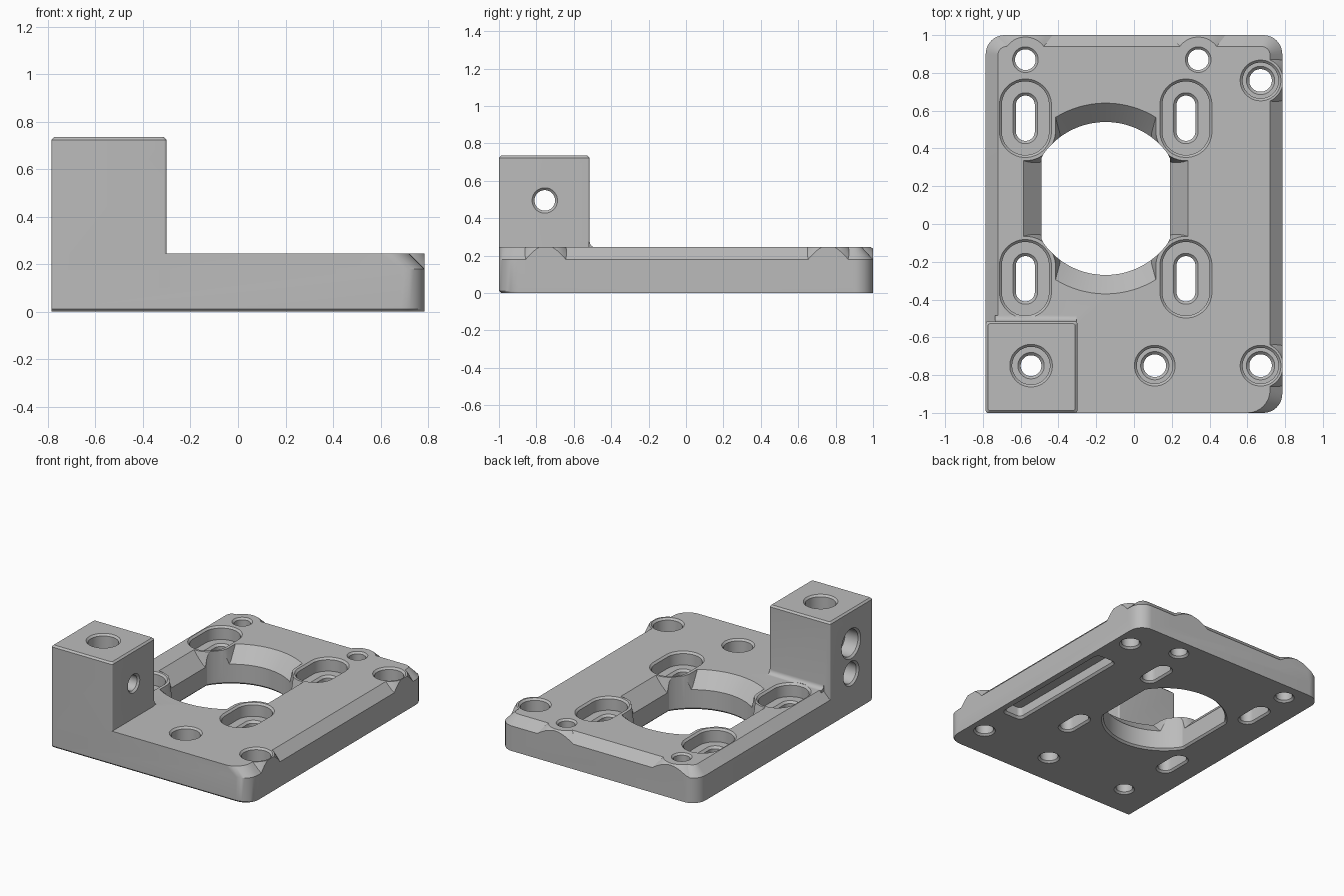
import bpy, bmesh, math

if "Cube" in bpy.data.objects:
    bpy.data.objects.remove(bpy.data.objects["Cube"], do_unlink=True)

grey = bpy.data.materials.new("machined grey")
grey.use_nodes = True
colour = (0.5, 0.5, 0.5, 1)
grey.diffuse_color = colour
grey.node_tree.nodes["Principled BSDF"].inputs["Base Color"].default_value = colour

TOP, FLOOR = 0.245, 0.15


def loft(name, rings):
    """Closed solid through rings that share one point count."""
    bm = bmesh.new()
    loops = [[bm.verts.new(p) for p in ring] for ring in rings]
    n = len(loops[0])
    for a, b in zip(loops, loops[1:]):
        for i in range(n):
            j = (i + 1) % n
            bm.faces.new((a[i], a[j], b[j], b[i]))
    bm.faces.new(loops[0][::-1])
    bm.faces.new(loops[-1])
    bmesh.ops.recalc_face_normals(bm, faces=bm.faces[:])
    mesh = bpy.data.meshes.new(name)
    bm.to_mesh(mesh)
    bm.free()
    obj = bpy.data.objects.new(name, mesh)
    bpy.context.collection.objects.link(obj)
    mesh.materials.append(grey)
    return obj


def combine(target, other, operation):
    mod = target.modifiers.new("join", 'BOOLEAN')
    mod.operation, mod.object, mod.solver = operation, other, 'EXACT'
    bpy.context.view_layer.objects.active = target
    bpy.ops.object.modifier_apply(modifier=mod.name)
    bpy.data.objects.remove(other, do_unlink=True)


def outline(x0, x1, y0, y1, radii, z, steps=8):
    """Rounded rectangle, corners from front left anticlockwise."""
    pts = []
    corners = ((x0, y0, 1, 1), (x1, y0, -1, 1), (x1, y1, -1, -1), (x0, y1, 1, -1))
    for k, ((x, y, sx, sy), r) in enumerate(zip(corners, radii)):
        for i in range(steps + 1):
            a = math.pi * (1 + k / 2) + math.pi / 2 * i / steps
            pts.append((x + sx * r + r * math.cos(a), y + sy * r + r * math.sin(a), z))
    return pts


def stadium(cx, cy, r, half, z, n=40):
    """Circle stretched along y by half on each side."""
    pts = []
    for i in range(n):
        a = 2 * math.pi * (i + 0.5) / n
        pts.append((cx + r * math.cos(a),
                    cy + r * math.sin(a) + math.copysign(half, math.sin(a)), z))
    return pts


def bore(cx, cy, profile, half=0.0, sideways=False):
    """Stack of (radius, height) rings; sideways bores run along x."""
    rings = [stadium(cx, cy, r, half, z) for r, z in profile]
    if sideways:
        rings = [[(c, a, b) for a, b, c in ring] for ring in rings]
    return loft("bore", rings)


def clipped_circle(r, w, z):
    """Round opening with flat left and right sides."""
    pts = []
    for i in range(96):
        a = 2 * math.pi * (i + 0.5) / 96
        pts.append((-0.15 + max(-w, min(w, r * math.cos(a))), 0.135 + r * math.sin(a), z))
    return pts


# Base plate, sloped along the left, right and back top edges
low = (0.012, 0.1, 0.1, 0.1)
plate = loft("base_plate", [
    outline(-0.785, 0.785, -0.988, 1, low, 0),
    outline(-0.785, 0.785, -1, 1, low, 0.012),
    outline(-0.785, 0.785, -1, 1, low, 0.18),
    outline(-0.72, 0.72, -1, 0.94, (0.012, 0.12, 0.045, 0.045), TOP)])

# Conical bosses filling the slope beside the edge holes
edge_holes = [(-0.575, 0.87), (0.34, 0.87)]
side_holes = [(0.67, 0.76), (0.67, -0.75)]
for x, y in edge_holes + side_holes:
    wide = 0.2 if y > 0.8 else 0.16
    boss = bore(x, y, [(wide, 0.1), (wide, 0.175), (0.12, TOP)])
    limit = loft("limit", [outline(-0.785, 0.785, -1, 1, low, z) for z in (0.05, 0.5)])
    combine(boss, limit, 'INTERSECT')
    combine(plate, boss, 'UNION')

# Upright block with softened edges
soft = (0.012,) * 4
block = loft("upright_block", [
    outline(-0.785, -0.3, -1, -0.515, soft, 0.1),
    outline(-0.785, -0.3, -1, -0.515, soft, 0.723),
    outline(-0.773, -0.312, -0.988, -0.527, soft, 0.735)])
combine(plate, block, 'UNION')

# Small fillet behind the block
curve = [(-0.485 - 0.03 * math.sin(t * math.pi / 12),
          TOP + 0.03 - 0.03 * math.cos(t * math.pi / 12)) for t in range(7)]
curve += [(-0.54, TOP + 0.03), (-0.54, TOP - 0.03), (-0.485, TOP - 0.03)]
fillet = loft("fillet", [[(x, y, z) for y, z in curve] for x in (-0.735, -0.305)])
combine(plate, fillet, 'UNION')

# Large central opening: sloped rim interrupted by the slot surrounds
slots = [(x, y) for x in (-0.575, 0.275) for y in (0.56, -0.29)]
rim = loft("rim_cutter", [clipped_circle(0.405, 0.34, FLOOR - 0.005),
                          clipped_circle(0.505, 0.435, TOP),
                          clipped_circle(0.535, 0.465, TOP + 0.03)])
for x, y in slots:
    combine(rim, bore(x, y, [(0.2, 0.1), (0.16, TOP), (0.15, 0.3)], 0.065), 'DIFFERENCE')
combine(plate, rim, 'DIFFERENCE')
opening = loft("opening_cutter", [clipped_circle(0.42, 0.355, -0.002),
                                  clipped_circle(0.405, 0.34, 0.013),
                                  clipped_circle(0.405, 0.34, 0.4)])
combine(plate, opening, 'DIFFERENCE')


def stepped(r, head, top=TOP, floor=FLOOR):
    """Through bore with a counterbore and broken edges."""
    return [(r + 0.015, -0.002), (r, 0.013), (r, floor - 0.015), (r + 0.015, floor),
            (head, floor), (head, top - 0.013), (head + 0.015, top + 0.002), (head + 0.015, 0.85)]


# Counterbored slots and screw holes
for x, y in slots:
    combine(plate, bore(x, y, stepped(0.05, 0.125), 0.07), 'DIFFERENCE')
for x, y in side_holes + [(0.11, -0.75)]:
    combine(plate, bore(x, y, stepped(0.06, 0.095)), 'DIFFERENCE')
for x, y in edge_holes:
    combine(plate, bore(x, y, [(0.07, -0.002), (0.055, 0.013), (0.055, TOP - 0.013),
                               (0.07, TOP + 0.002), (0.07, 0.4)]), 'DIFFERENCE')

# Block bores: one downward, one across, one blind below it
combine(plate, bore(-0.545, -0.75, stepped(0.055, 0.1, 0.735)), 'DIFFERENCE')
combine(plate, bore(-0.755, 0.495, [(0.11, -0.787), (0.095, -0.772), (0.095, -0.67),
                                    (0.055, -0.67), (0.055, -0.313), (0.07, -0.298),
                                    (0.07, -0.2)], sideways=True), 'DIFFERENCE')
combine(plate, bore(-0.755, 0.28, [(0.09, -0.787), (0.075, -0.772), (0.075, -0.67)],
                    sideways=True), 'DIFFERENCE')

# Long pocket under the right side
pocket = loft("pocket_cutter", [
    outline(0.575, 0.745, -0.49, 0.51, (0.04,) * 4, -0.002),
    outline(0.59, 0.73, -0.475, 0.495, (0.03,) * 4, 0.015),
    outline(0.59, 0.73, -0.475, 0.495, (0.03,) * 4, 0.08)])
combine(plate, pocket, 'DIFFERENCE')

# Smooth the curved walls, keep edges crisp
bpy.ops.object.select_all(action='DESELECT')
plate.name = "mounting_bracket"
plate.select_set(True)
bpy.context.view_layer.objects.active = plate
bpy.ops.object.shade_smooth_by_angle(angle=math.radians(25))
